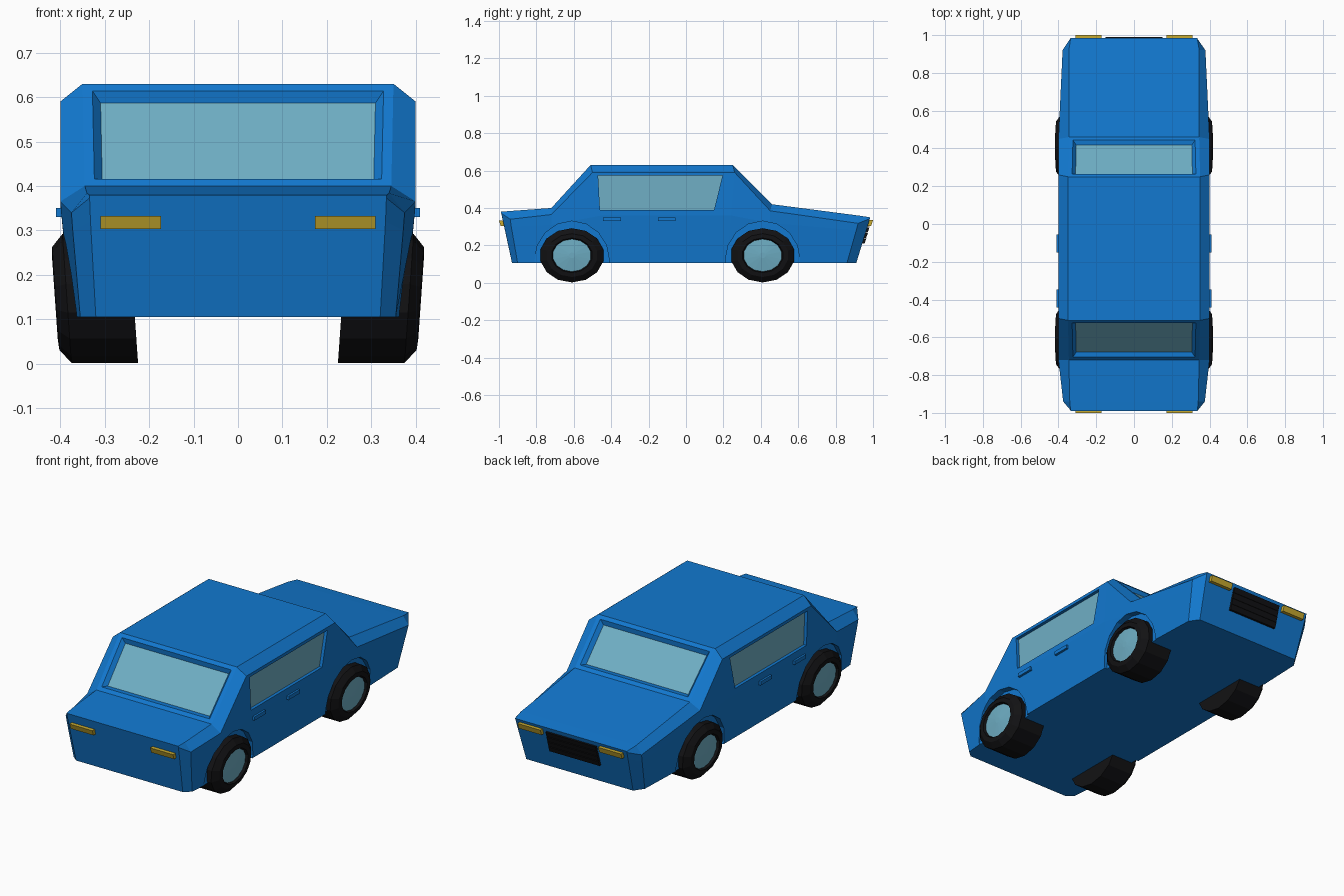
import bpy, bmesh, math

if "Cube" in bpy.data.objects:
    bpy.data.objects.remove(bpy.data.objects["Cube"])


def material(name, rgb):
    m = bpy.data.materials.new(name)
    m.diffuse_color = (*rgb, 1)
    m.use_nodes = True
    m.node_tree.nodes["Principled BSDF"].inputs["Base Color"].default_value = m.diffuse_color
    return m


BLUE = material("paint", (0.006, 0.19, 0.63))
GLASS = material("glass", (0.16, 0.43, 0.56))
YELLOW = material("lamp", (0.58, 0.41, 0.03))
BLACK = material("rubber", (0.006, 0.006, 0.007))


def finish(bm, name, *mats):
    bmesh.ops.recalc_face_normals(bm, faces=bm.faces)
    me = bpy.data.meshes.new(name)
    bm.to_mesh(me)
    bm.free()
    ob = bpy.data.objects.new(name, me)
    bpy.context.collection.objects.link(ob)
    for m in mats:
        me.materials.append(m)
    return ob


def loft(bm, loops):
    """Skin closed loops of equal length, cap both ends; returns the face strips."""
    rings = [[bm.verts.new(p) for p in lp] for lp in loops]
    n = len(rings[0])
    strips = [[bm.faces.new((a[i], a[(i + 1) % n], b[(i + 1) % n], b[i])) for i in range(n)]
              for a, b in zip(rings, rings[1:])]
    bm.faces.new(rings[0])
    bm.faces.new(rings[-1])
    return strips


def prism(bm, yz, x0, x1):
    """Side-view outline extruded along x."""
    loft(bm, [[(x, y, z) for y, z in yz] for x in (x0, x1)])


def ellipse(cy, cz, ry, rz, n):
    return [(cy + ry * math.sin(2 * math.pi * i / n), cz - rz * math.cos(2 * math.pi * i / n))
            for i in range(n)]


# Body: stations of (x, y, z) for roof edge, shoulder, belt and sill
B = 0.105
stations = [
    [(.335, -.99, .38), (.334, -.988, .373), (.332, -.976, .32), (.32, -.93, B)],
    [(.34, -.94, .384), (.375, -.94, .34), (.372, -.934, .30), (.355, -.90, B)],
    [(.345, -.72, .40), (.40, -.72, .365), (.395, -.72, .31), (.37, -.72, B)],
    [(.35, -.51, .63), (.40, -.50, .59), (.40, -.45, .36), (.375, -.40, B)],
    [(.35, .25, .63), (.40, .26, .59), (.40, .24, .36), (.375, .22, B)],
    [(.345, .46, .42), (.40, .45, .385), (.395, .45, .32), (.37, .45, B)],
    [(.345, .92, .36), (.378, .92, .318), (.374, .91, .28), (.355, .86, B)],
    [(.335, .985, .35), (.334, .983, .343), (.332, .97, .30), (.32, .91, B)],
]
bm = bmesh.new()
strips = loft(bm, [s + [(-x, y, z) for x, y, z in reversed(s)] for s in stations])
bmesh.ops.recalc_face_normals(bm, faces=bm.faces)
# Recessed windscreen and rear window
for k in (2, 4):
    screen = strips[k][7]
    bmesh.ops.inset_region(bm, faces=[screen], thickness=0.022, use_even_offset=True)
    bmesh.ops.inset_region(bm, faces=[screen], thickness=0.018, depth=-0.02, use_even_offset=True)
    screen.material_index = 1
body = finish(bm, "car_body", BLUE, GLASS)

# Cutter for side window recesses and wheel arches
WHEELS_Y = (-.61, .41)
window = [(-.47, .573), (.195, .573), (.15, .39), (-.46, .39)]
bm = bmesh.new()
for s in (1, -1):
    prism(bm, window, s * .38, s * .5)
    for y in WHEELS_Y:
        prism(bm, ellipse(y, .12, .2, .21, 16), s * .36, s * .5)
cutter = finish(bm, "recess_cutter")
cutter.hide_render = True
cutter.hide_viewport = True
mod = body.modifiers.new("recesses", "BOOLEAN")
mod.operation, mod.solver, mod.object = "DIFFERENCE", "EXACT", cutter

for s, side in ((1, "right"), (-1, "left")):
    # Side glass
    bm = bmesh.new()
    prism(bm, window, s * .375, s * .383)
    finish(bm, side + "_window", GLASS)

    # Door handles
    bm = bmesh.new()
    for y in (-.395, -.103):
        prism(bm, [(y - .048, .33), (y + .048, .33), (y + .048, .35), (y - .048, .35)],
              s * .385, s * .41)
    finish(bm, side + "_door_handles", BLUE)

    # Wheels: slightly oval and cambered, with a shallow hub dish
    for y, end in zip(WHEELS_Y, ("front", "rear")):
        def ring(x, r):
            return [(s * (x + (z - .145) * .07), yy, z)
                    for yy, z in ellipse(y, .147, .172 * r, .145 * r, 14)]
        bm = bmesh.new()
        loft(bm, [ring(x, r) for x, r in ((.235, 1), (.385, 1), (.41, .8), (.412, .64), (.395, .6))])
        finish(bm, f"{end}_{side}_tyre", BLACK)
        bm = bmesh.new()
        loft(bm, [ring(x, r) for x, r in ((.38, .6), (.4, .6), (.407, .1))])
        finish(bm, f"{end}_{side}_hub", GLASS)

    # Lamps at both ends
    lo, hi = s * .173, s * .31
    bm = bmesh.new()
    prism(bm, [(-.96, .303), (-.99, .303), (-1.0, .332), (-.965, .332)], lo, hi)
    finish(bm, side + "_front_lamp", YELLOW)
    bm = bmesh.new()
    prism(bm, [(.95, .305), (.99, .305), (1.0, .335), (.96, .335)], lo, hi)
    finish(bm, side + "_rear_lamp", YELLOW)

# Grille: slats stepped down the sloping end panel
bm = bmesh.new()
for i in range(4):
    y, z = .99 - .0085 * i, .327 - .03 * i
    prism(bm, [(y - .04, z), (y, z), (y - .01, z - .027), (y - .05, z - .027)], -.15, .15)
finish(bm, "grille", BLACK)
